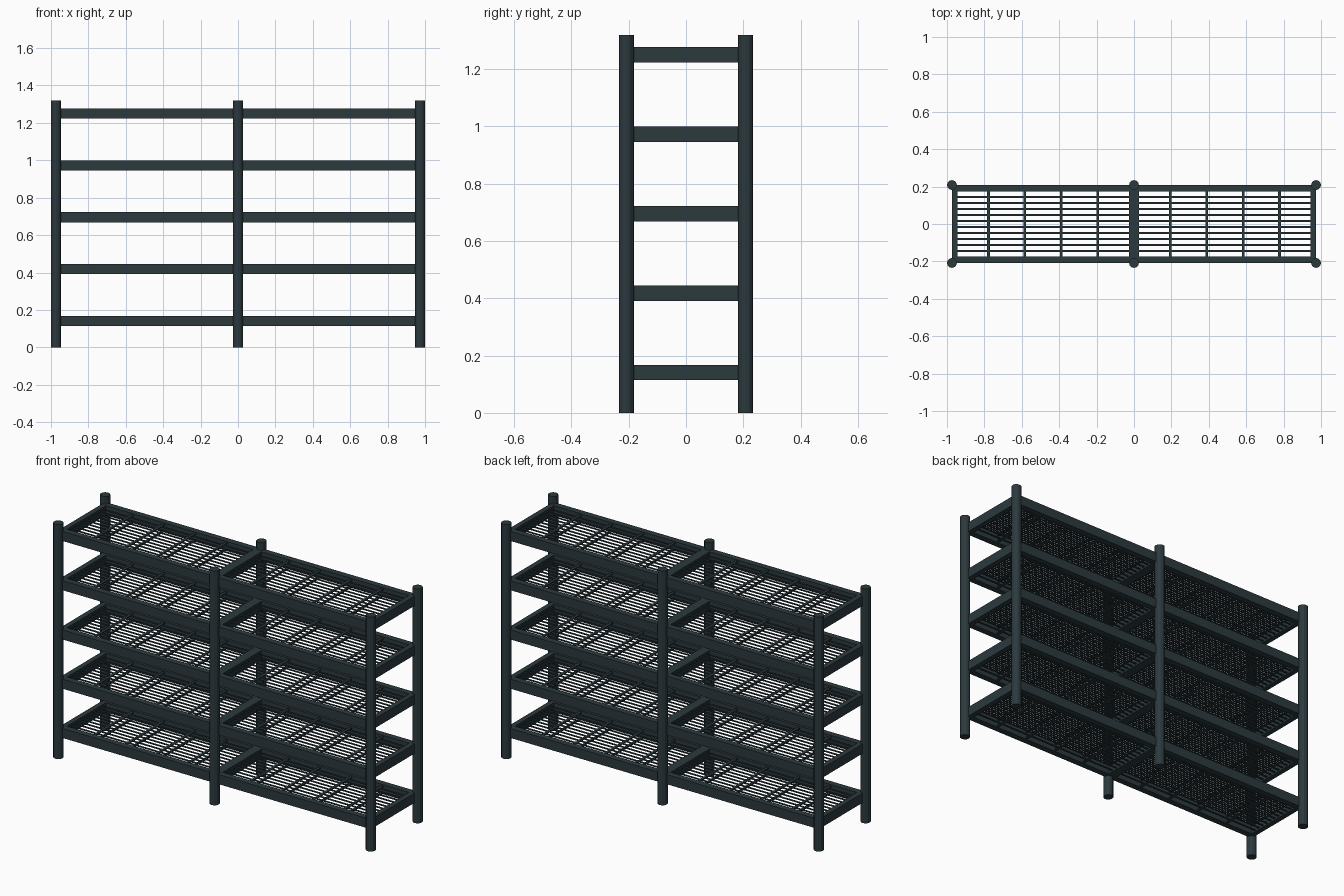
import bpy, bmesh, math
from mathutils import Matrix, Vector

if "Cube" in bpy.data.objects:
    bpy.data.objects.remove(bpy.data.objects["Cube"])

steel = bpy.data.materials.new("dark blue grey steel")
steel.diffuse_color = (0.025, 0.041, 0.048, 1)
steel.use_nodes = True
steel.node_tree.nodes["Principled BSDF"].inputs["Base Color"].default_value = steel.diffuse_color

POST_R, POST_X, POST_Y, HEIGHT = 0.0265, 0.9735, 0.208, 1.32
RAIL_H = 0.054
SHELF_TOPS = [0.168 + 0.2773 * i for i in range(5)]


def finish(bm, name):
    mesh = bpy.data.meshes.new(name)
    bm.to_mesh(mesh)
    bm.free()
    mesh.materials.append(steel)
    obj = bpy.data.objects.new(name, mesh)
    bpy.context.collection.objects.link(obj)
    return obj


def box(bm, x0, x1, y0, y1, z0, z1):
    centre = Vector((x0 + x1, y0 + y1, z0 + z1)) / 2
    size = Vector((x1 - x0, y1 - y0, z1 - z0))
    bmesh.ops.create_cube(bm, size=1, matrix=Matrix.Translation(centre) @ Matrix.Diagonal(size).to_4x4())


# Upright posts: three across, front and back
for xi, xname in ((-1, "left"), (0, "middle"), (1, "right")):
    for yi, yname in ((-1, "front"), (1, "back")):
        bm = bmesh.new()
        bmesh.ops.create_cone(bm, cap_ends=True, segments=12, radius1=POST_R, radius2=POST_R,
                              depth=HEIGHT,
                              matrix=Matrix.Translation((xi * POST_X, yi * POST_Y, HEIGHT / 2)))
        finish(bm, f"{yname}_{xname}_post")

for n, top in enumerate(SHELF_TOPS, 1):
    bottom, mid = top - RAIL_H, top - RAIL_H / 2

    # Shelf frame: long rails, end rails and centre beam
    bm = bmesh.new()
    for s in (-1, 1):
        ya, yb = sorted((s * 0.173, s * 0.208))
        box(bm, -0.973, 0.973, ya, yb, bottom, top)
        xa, xb = sorted((s * 0.944, s * 0.973))
        box(bm, xa, xb, -0.173, 0.173, bottom, top)
    box(bm, -0.026, 0.026, -0.173, 0.173, bottom, top)
    finish(bm, f"shelf_frame_{n}")

    # Two stacked grating layers of thin cross bars and long wires
    for layer, z in (("upper", mid + 0.018), ("lower", mid - 0.018)):
        bm = bmesh.new()
        for s in (-1, 1):
            for i in range(1, 5):
                x = s * 0.1945 * i
                box(bm, x - 0.007, x + 0.007, -0.176, 0.176, z - 0.003, z + 0.003)
        finish(bm, f"{layer}_cross_bars_{n}")

        bm = bmesh.new()
        for s in (-1, 1):
            xa, xb = sorted((s * 0.025, s * 0.945))
            for i in range(10):
                y = (i - 4.5) * 0.032
                box(bm, xa, xb, y - 0.005, y + 0.005, z - 0.002, z + 0.002)
        finish(bm, f"{layer}_wires_{n}")
